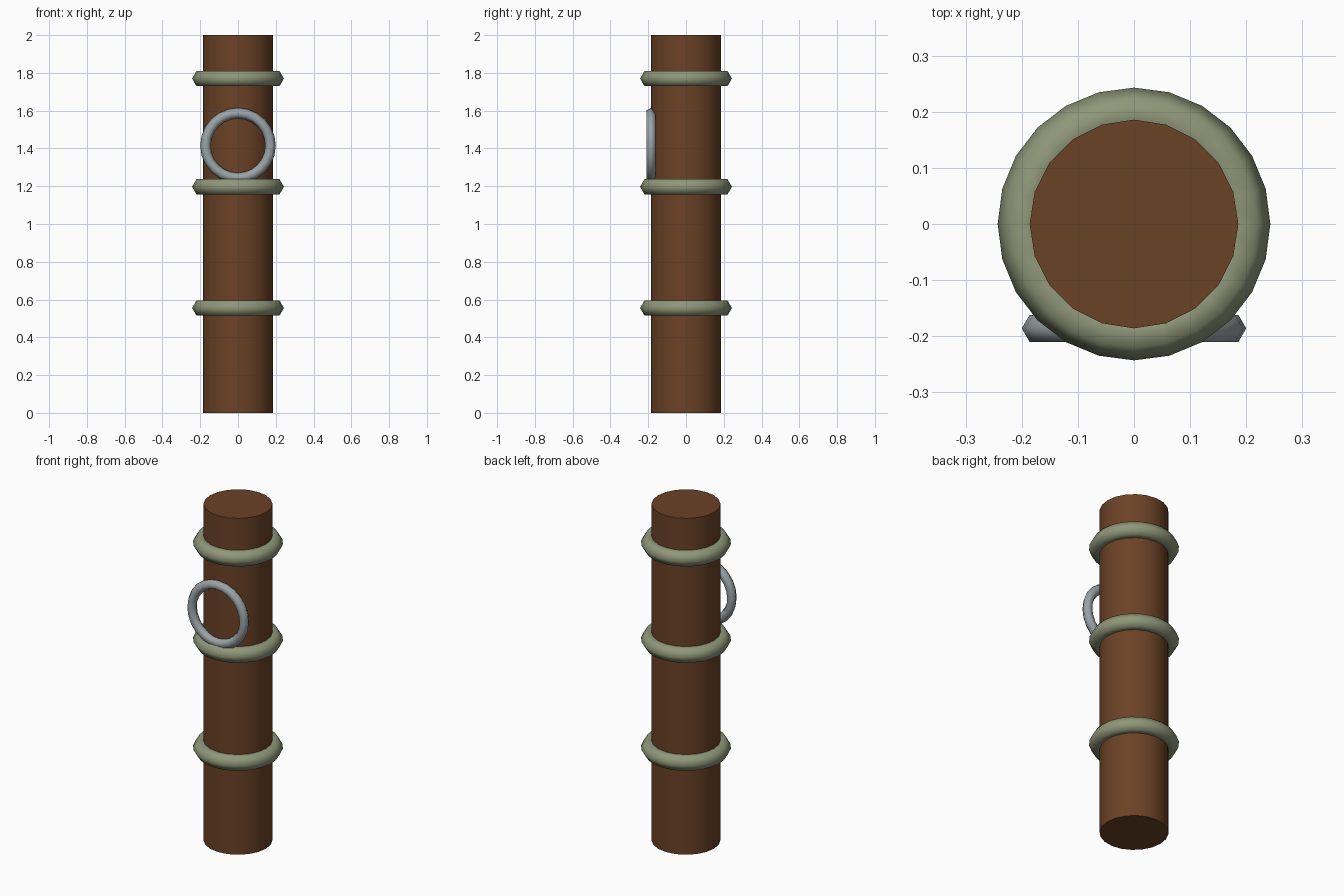
import bpy
import math

if "Cube" in bpy.data.objects:
    bpy.data.objects.remove(bpy.data.objects["Cube"], do_unlink=True)


def make_material(name, colour):
    mat = bpy.data.materials.new(name)
    mat.use_nodes = True
    mat.diffuse_color = (*colour, 1)
    mat.node_tree.nodes["Principled BSDF"].inputs["Base Color"].default_value = (*colour, 1)
    return mat


def finish(name, mat, angle):
    obj = bpy.context.object
    obj.name = name
    obj.data.materials.append(mat)
    bpy.ops.object.shade_smooth_by_angle(angle=math.radians(angle))


def add_ring(name, mat, location, major, minor, segments, tilt=0):
    bpy.ops.mesh.primitive_torus_add(
        location=location, rotation=(tilt, 0, 0), major_radius=major,
        minor_radius=minor, major_segments=segments, minor_segments=6)
    finish(name, mat, 80)


wood = make_material("brown wood", (0.147, 0.054, 0.019))
rope = make_material("sage rope", (0.275, 0.309, 0.191))
metal = make_material("grey metal", (0.323, 0.366, 0.392))

# Upright post
POST_RADIUS = 0.186
bpy.ops.mesh.primitive_cylinder_add(vertices=20, radius=POST_RADIUS, depth=2, location=(0, 0, 1))
finish("post", wood, 30)

# Rope bands around the post
for name, z in (("lower_band", 0.555), ("middle_band", 1.197), ("upper_band", 1.77)):
    add_ring(name, rope, (0, 0, z), 0.196, 0.047, 24)

# Mooring ring standing against the front
add_ring("mooring_ring", metal, (0, -POST_RADIUS, 1.415), 0.172, 0.028, 24, math.pi / 2)
